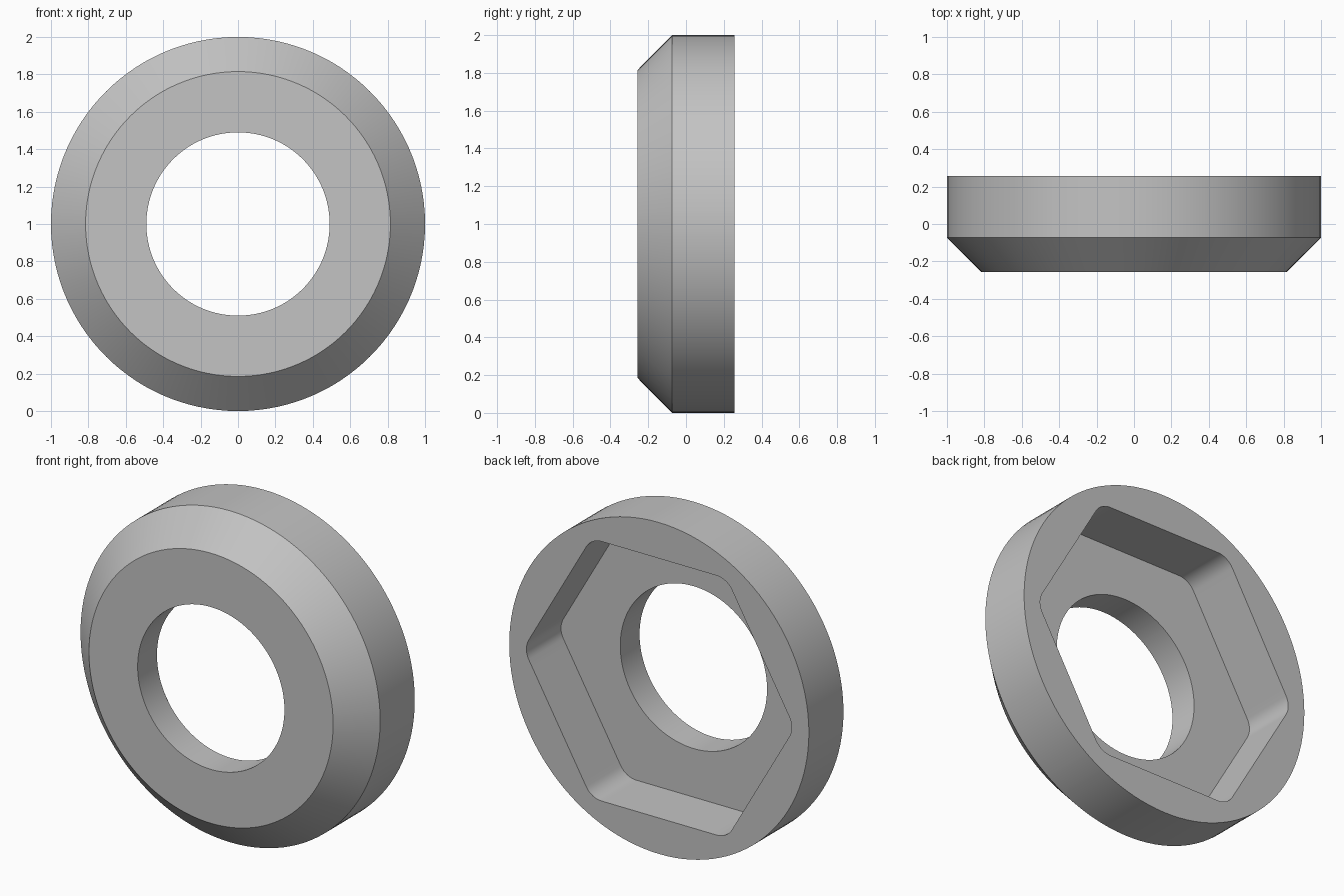
import bpy, bmesh, math
from mathutils import Vector

cube = bpy.data.objects.get("Cube")
if cube:
    bpy.data.objects.remove(cube, do_unlink=True)

# Main dimensions
HALF_DEPTH = 0.257
SHOULDER_Y = -0.073     # start of the front chamfer and floor of the hex pocket
FRONT_RADIUS = 0.815
HOLE_RADIUS = 0.49
APOTHEM = 0.783         # hex pocket, centre to flat
CORNER_RADIUS = 0.12
ARC_STEPS, FLAT_STEPS = 8, 18


def rounded_hexagon():
    """Outline in (x, z) with rounded corners and subdivided flats."""
    reach = (APOTHEM - CORNER_RADIUS) / math.cos(math.pi / 6)
    arcs = []
    for k in range(6):
        a = k * math.pi / 3
        centre = reach * Vector((math.cos(a), math.sin(a)))
        angles = [a + math.pi / 3 * (i / ARC_STEPS - 0.5) for i in range(ARC_STEPS + 1)]
        arcs.append([centre + CORNER_RADIUS * Vector((math.cos(t), math.sin(t))) for t in angles])
    points = []
    for k, arc in enumerate(arcs):
        end = arcs[(k + 1) % 6][0]
        points += arc
        points += [arc[-1].lerp(end, i / FLAT_STEPS) for i in range(1, FLAT_STEPS)]
    return points


hexagon = rounded_hexagon()


def circle(radius):
    """Circle whose points line up with the hexagon outline."""
    return [p.normalized() * radius for p in hexagon]


# Closed cross-section: outer wall, chamfer, front, bore, pocket floor, pocket wall, back
sections = [
    (circle(1.0), HALF_DEPTH),
    (circle(1.0), SHOULDER_Y),
    (circle(FRONT_RADIUS), -HALF_DEPTH),
    (circle(HOLE_RADIUS), -HALF_DEPTH),
    (circle(HOLE_RADIUS), SHOULDER_Y),
    (hexagon, SHOULDER_Y),
    (hexagon, HALF_DEPTH),
]

bm = bmesh.new()
rings = [[bm.verts.new((p.x, y, p.y + 1)) for p in outline] for outline, y in sections]
count = len(hexagon)
for r, ring in enumerate(rings):
    following = rings[(r + 1) % len(rings)]
    for i in range(count):
        j = (i + 1) % count
        bm.faces.new((ring[i], ring[j], following[j], following[i]))
bmesh.ops.recalc_face_normals(bm, faces=bm.faces)

mesh = bpy.data.meshes.new("hex_pocket_washer")
bm.to_mesh(mesh)
bm.free()
washer = bpy.data.objects.new("hex_pocket_washer", mesh)
bpy.context.collection.objects.link(washer)

# Plain grey material
grey = bpy.data.materials.new("light_grey")
grey.use_nodes = True
colour = (0.55, 0.55, 0.55, 1)
grey.diffuse_color = colour
grey.node_tree.nodes["Principled BSDF"].inputs["Base Color"].default_value = colour
mesh.materials.append(grey)

# Smooth curved walls, sharp rims
bpy.ops.object.select_all(action="DESELECT")
washer.select_set(True)
bpy.context.view_layer.objects.active = washer
bpy.ops.object.shade_smooth_by_angle(angle=math.radians(30))
